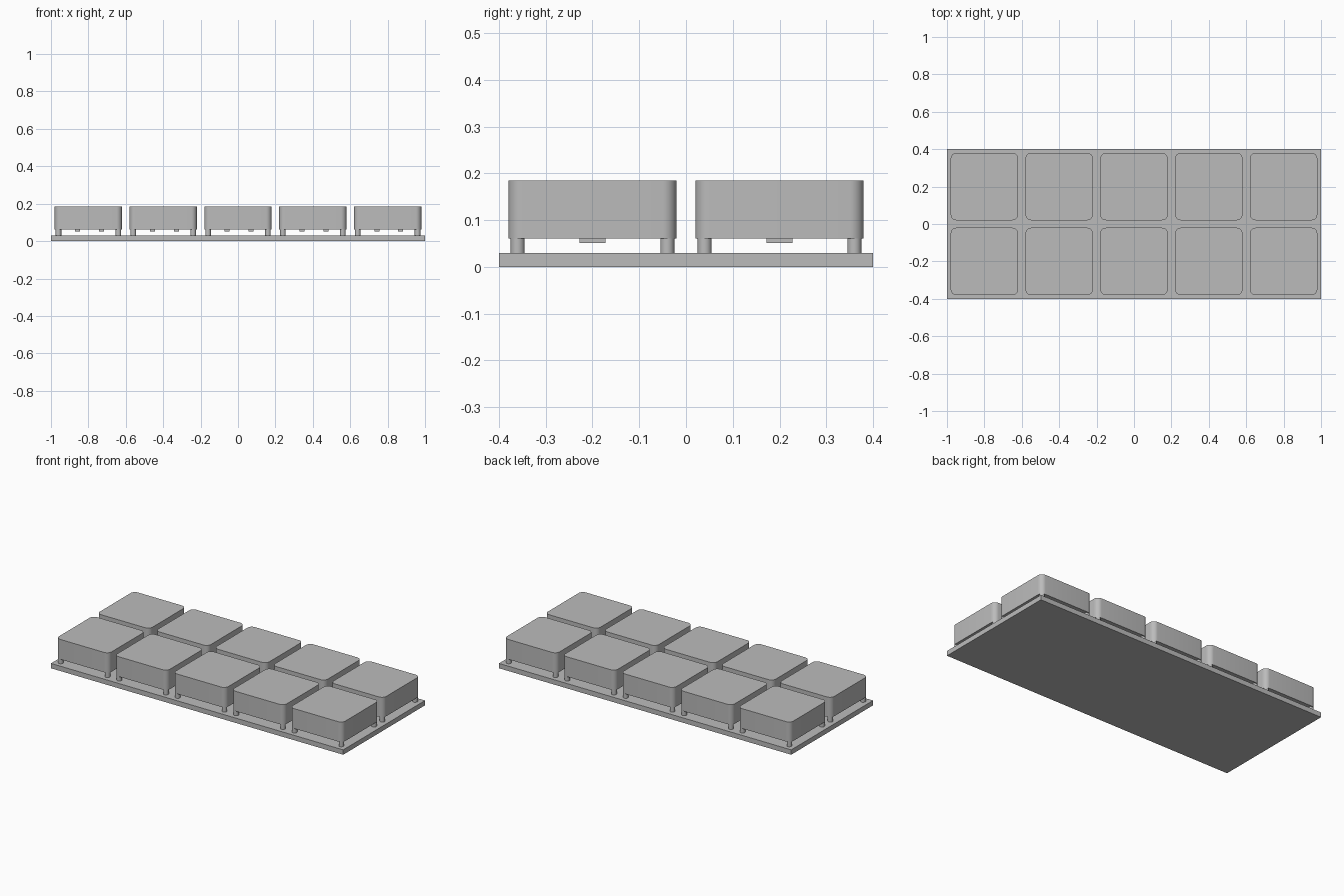
import bpy, bmesh, math

if "Cube" in bpy.data.objects:
    bpy.data.objects.remove(bpy.data.objects["Cube"])

# One plain grey for everything
grey = bpy.data.materials.new("plain grey")
grey.use_nodes = True
grey.diffuse_color = (0.5, 0.5, 0.5, 1)
grey.node_tree.nodes["Principled BSDF"].inputs["Base Color"].default_value = (0.5, 0.5, 0.5, 1)


def finish(obj, name, smooth=False):
    obj.name = name
    obj.data.materials.append(grey)
    if smooth:
        bpy.ops.object.select_all(action='DESELECT')
        obj.select_set(True)
        bpy.context.view_layer.objects.active = obj
        bpy.ops.object.shade_smooth_by_angle(angle=math.radians(35))
    return obj


def box(name, x, y, z0, z1, sx, sy, corner=0.0):
    """Box between two heights, optionally with rounded vertical corners."""
    bm = bmesh.new()
    bmesh.ops.create_cube(bm, size=1)
    for v in bm.verts:
        v.co = (v.co.x * sx, v.co.y * sy, v.co.z * (z1 - z0))
    if corner:
        upright = [e for e in bm.edges if abs(e.verts[0].co.z - e.verts[1].co.z) > 1e-4]
        bmesh.ops.bevel(bm, geom=upright, offset=corner, segments=8,
                        profile=0.5, affect='EDGES')
    mesh = bpy.data.meshes.new(name)
    bm.to_mesh(mesh)
    bm.free()
    obj = bpy.data.objects.new(name, mesh)
    bpy.context.collection.objects.link(obj)
    obj.location = (x, y, (z0 + z1) / 2)
    return finish(obj, name, bool(corner))


def post(name, x, y, z0, z1, r):
    bpy.ops.mesh.primitive_cylinder_add(vertices=24, radius=r, depth=z1 - z0,
                                        location=(x, y, (z0 + z1) / 2))
    return finish(bpy.context.object, name, True)


# Base plate
box("base_plate", 0, 0, 0, 0.03, 2.0, 0.8)

# Five by two raised blocks, each on four corner posts
for col in range(5):
    for row in range(2):
        x, y = -0.8 + 0.4 * col, -0.2 + 0.4 * row
        tag = f"_{col + 1}_{row + 1}"
        box("block" + tag, x, y, 0.061, 0.184, 0.36, 0.36, corner=0.03)
        for i, (sx, sy) in enumerate([(-1, -1), (1, -1), (1, 1), (-1, 1)]):
            post(f"post{tag}_{i + 1}", x + sx * 0.16, y + sy * 0.16, 0.03, 0.061, 0.015)
        # Small contact pads under the block
        for side, dx in (("right", -0.058), ("left", 0.07)):
            box(f"contact_pad_{side}{tag}", x + dx, y, 0.051, 0.061, 0.027, 0.056)
